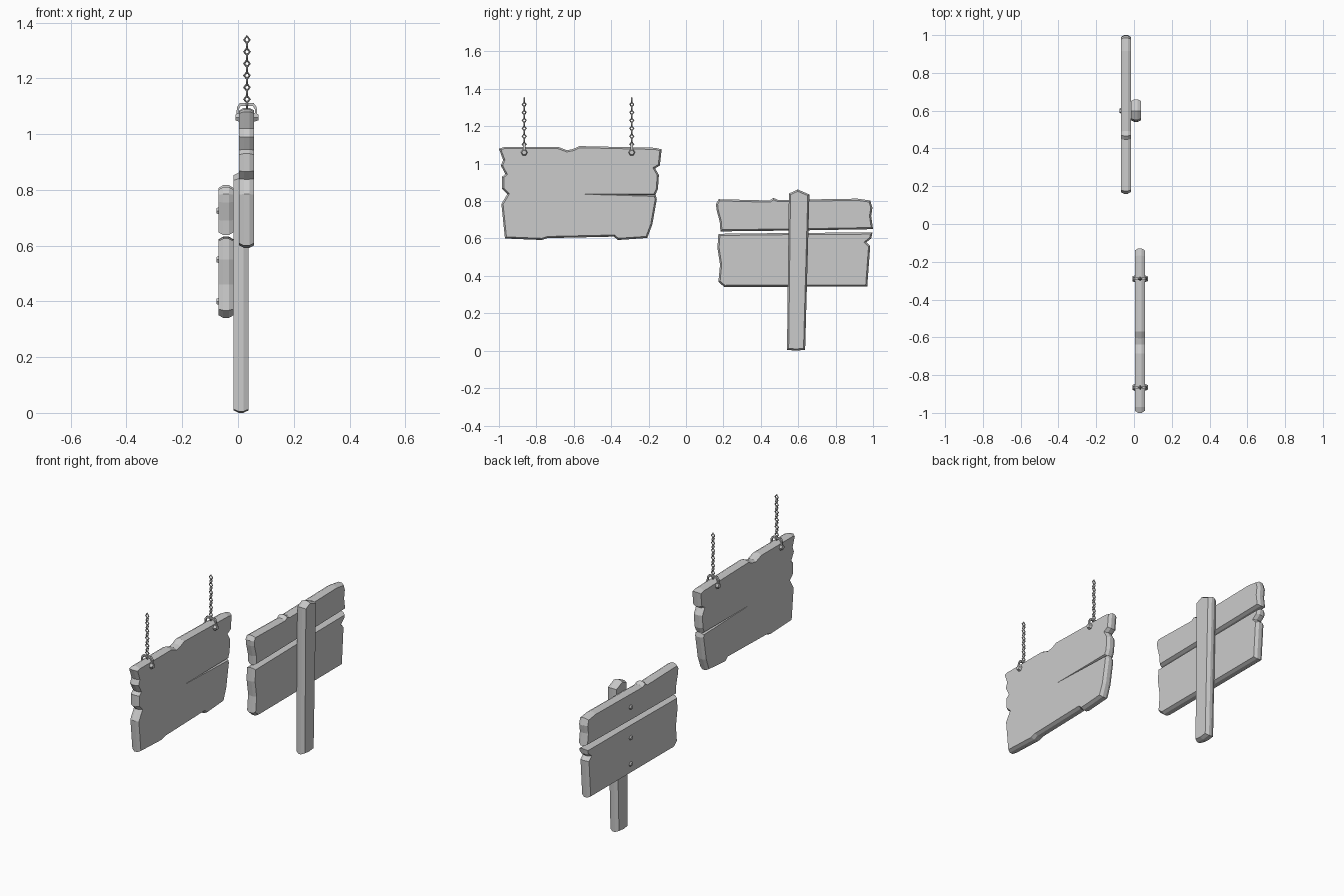
import bpy, bmesh
from math import pi, cos, sin
from mathutils import Matrix, Vector

if "Cube" in bpy.data.objects:
    bpy.data.objects.remove(bpy.data.objects["Cube"])


def finish(name, bm):
    bmesh.ops.recalc_face_normals(bm, faces=bm.faces[:])
    me = bpy.data.meshes.new(name)
    bm.to_mesh(me)
    bm.free()
    ob = bpy.data.objects.new(name, me)
    bpy.context.collection.objects.link(ob)
    return ob


def slab(name, outline, x0, x1, rim=0.010, inset=0.009):
    """Plank from a (y, z) outline: narrow rim, both faces inset by a chamfer."""
    bm = bmesh.new()
    mid = (x0 + x1) / 2
    a = [bm.verts.new((mid - rim, y, z)) for y, z in outline]
    b = [bm.verts.new((mid + rim, y, z)) for y, z in outline]
    n = len(outline)
    caps = [bm.faces.new(a), bm.faces.new(b[::-1])]
    for i in range(n):
        j = (i + 1) % n
        bm.faces.new((a[i], b[i], b[j], a[j]))
    bmesh.ops.recalc_face_normals(bm, faces=bm.faces[:])
    for cap, x in zip(caps, (x0, x1)):
        bmesh.ops.inset_region(bm, faces=[cap], thickness=inset, use_even_offset=True)
        for v in cap.verts:
            v.co.x = x
    return finish(name, bm)


def bolt(name, x0, x1, y, z, r, sides=6):
    """Chamfered bolt head lying along x, narrow end at x0."""
    bm = bmesh.new()
    bmesh.ops.create_cone(bm, cap_ends=True, segments=sides, radius1=r, radius2=r * 0.65,
                          depth=abs(x1 - x0))
    turn = pi / 2 if x0 > x1 else -pi / 2
    bm.transform(Matrix.Translation(((x0 + x1) / 2, y, z)) @ Matrix.Rotation(turn, 4, 'Y'))
    return finish(name, bm)


def add_link(bm, centre, half_w, half_h, r, turn):
    """Diamond chain link with a four-sided wire section."""
    rings = []
    for k in range(4):
        a = k * pi / 2
        ring = []
        for m in range(4):
            t = m * pi / 2
            p = Vector((cos(a) * (half_w + r * cos(t)), r * sin(t), sin(a) * (half_h + r * cos(t))))
            ring.append(bm.verts.new(Matrix.Rotation(turn, 3, 'Z') @ p + centre))
        rings.append(ring)
    for k in range(4):
        for m in range(4):
            p, q = rings[k], rings[(k + 1) % 4]
            bm.faces.new((p[m], q[m], q[(m + 1) % 4], p[(m + 1) % 4]))


# Hanging board with worn edges
board = slab("hanging_board", [
    (-1.0, 1.08), (-0.97, 1.09), (-0.685, 1.09), (-0.637, 1.072), (-0.605, 1.078), (-0.57, 1.094),
    (-0.168, 1.085), (-0.13, 1.077), (-0.14, 0.99), (-0.165, 0.975), (-0.145, 0.94),
    (-0.15, 0.865), (-0.163, 0.835), (-0.156, 0.81), (-0.18, 0.675), (-0.207, 0.603),
    (-0.29, 0.597), (-0.365, 0.592), (-0.385, 0.61), (-0.74, 0.602), (-0.77, 0.592),
    (-0.968, 0.6), (-0.987, 0.785), (-0.955, 0.838), (-0.983, 0.865), (-0.983, 0.93),
    (-0.966, 0.945), (-0.99, 0.99), (-0.978, 1.02)], 0.004, 0.058)

# Split running in from the right edge on both faces
for side in (-1, 1):
    bm = bmesh.new()
    for dx, y, z in ((0.04, -0.1, 0.846), (0.04, -0.1, 0.816), (0.01, -0.1, 0.831), (0.028, -0.6, 0.838)):
        bm.verts.new((0.031 + side * dx, y, z))
    bmesh.ops.convex_hull(bm, input=bm.verts[:])
    cutter = finish("split_cutter", bm)
    cutter.hide_render = True
    mod = board.modifiers.new("split", 'BOOLEAN')
    mod.operation, mod.solver, mod.object = 'DIFFERENCE', 'EXACT', cutter
    bpy.context.view_layer.objects.active = board
    bpy.ops.object.modifier_apply(modifier=mod.name)
    bpy.data.objects.remove(cutter)

# Chains, shackles over the top edge, and bolts
for tag, y in (("left", -0.865), ("right", -0.29)):
    bm = bmesh.new()
    for i in range(12):
        add_link(bm, Vector((0.032, y, 1.338 - 0.0213 * i)), 0.010, 0.014, 0.004, i % 2 * pi / 2)
    finish("chain_" + tag, bm)

    bm = bmesh.new()
    path = [(-0.001, 1.05), (-0.001, 1.092), (0.008, 1.106), (0.055, 1.106), (0.064, 1.092), (0.064, 1.05)]
    mid = Vector((0.0315, 1.05))
    rings = []
    for x, z in path:
        d = (Vector((x, z)) - mid).normalized() * 0.005
        rings.append([bm.verts.new(c) for c in (
            (x + d.x, y - 0.006, z + d.y), (x + d.x, y + 0.006, z + d.y),
            (x - d.x, y + 0.006, z - d.y), (x - d.x, y - 0.006, z - d.y))])
    for p, q in zip(rings, rings[1:]):
        for m in range(4):
            bm.faces.new((p[m], q[m], q[(m + 1) % 4], p[(m + 1) % 4]))
    bm.faces.new(rings[0])
    bm.faces.new(rings[-1])
    finish("shackle_" + tag, bm)
    bolt("bolt_front_" + tag, 0.073, 0.056, y, 1.06, 0.019)
    bolt("bolt_back_" + tag, -0.009, 0.006, y, 1.06, 0.019)

# Standing sign: post and two planks
slab("post", [(0.54, 0.005), (0.588, 0.0), (0.637, 0.005), (0.66, 0.835), (0.597, 0.862), (0.55, 0.84)],
     -0.016, 0.038, rim=0.008)
slab("upper_plank", [
    (0.16, 0.785), (0.175, 0.81), (0.447, 0.803), (0.467, 0.817), (0.492, 0.806), (0.915, 0.813),
    (0.985, 0.803), (0.997, 0.765), (0.99, 0.72), (1.0, 0.65), (0.6, 0.643), (0.184, 0.638),
    (0.18, 0.69), (0.163, 0.755)], -0.07, -0.016)
slab("lower_plank", [
    (0.173, 0.625), (0.6, 0.63), (0.997, 0.632), (0.99, 0.6), (0.965, 0.58), (0.985, 0.56),
    (0.969, 0.343), (0.205, 0.341), (0.173, 0.368), (0.182, 0.46), (0.168, 0.55)], -0.07, -0.016)

# Nails through planks
for i, z in enumerate((0.725, 0.55, 0.40)):
    bolt("nail_%d" % (i + 1), -0.078, -0.066, 0.6, z, 0.016)
